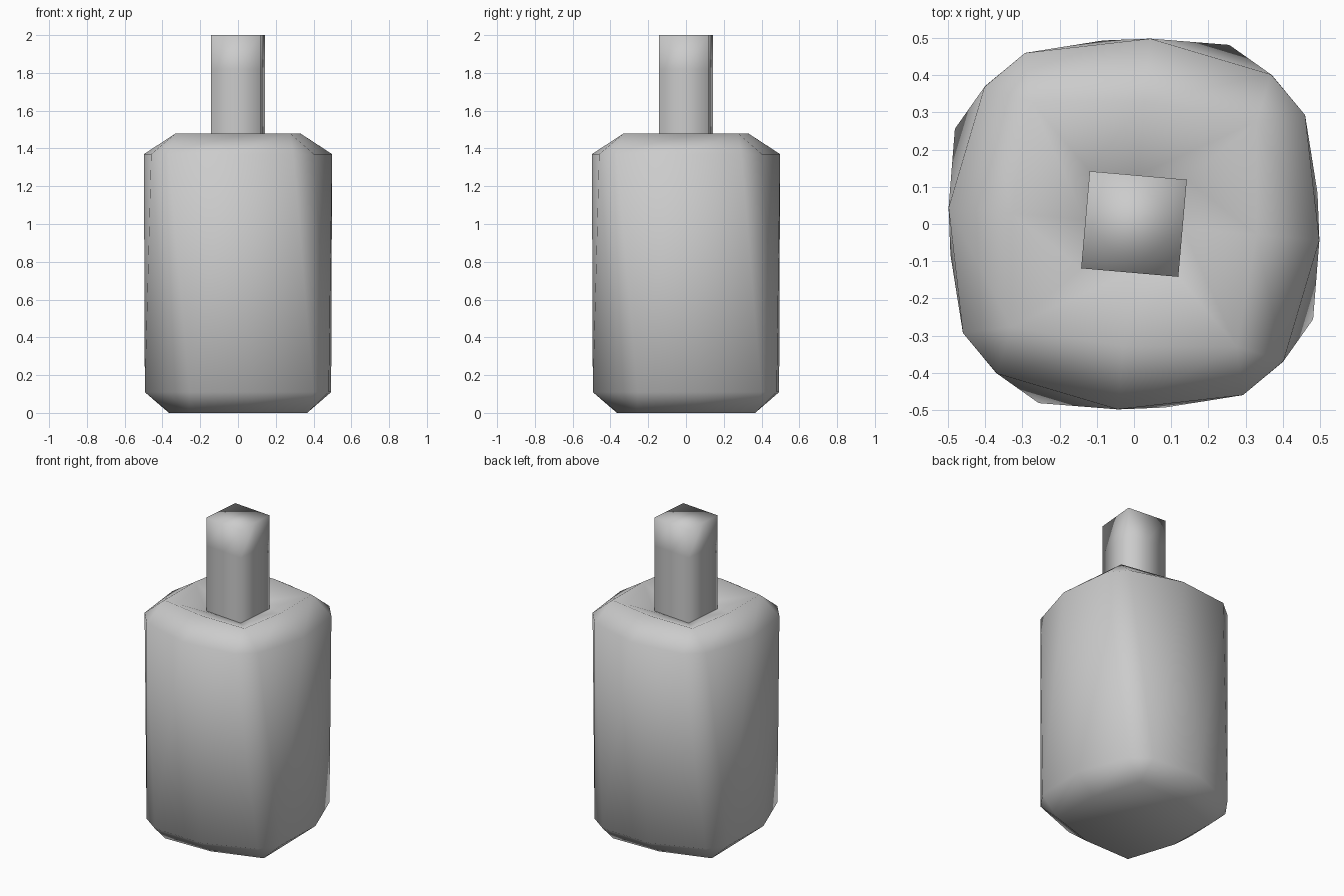
import bpy
import bmesh
from math import radians, cos, sin, sqrt

cube = bpy.data.objects.get("Cube")
if cube:
    bpy.data.objects.remove(cube, do_unlink=True)

grey = bpy.data.materials.new("plain grey")
grey.use_nodes = True
grey.diffuse_color = (0.6, 0.6, 0.6, 1)
grey.node_tree.nodes["Principled BSDF"].inputs["Base Color"].default_value = (0.6, 0.6, 0.6, 1)


def ring(bm, z, turn, corner, middle, spread):
    """Rounded square: each corner is a pair of points, each side has a middle point."""
    verts = []
    for quarter in range(4):
        for angle, radius in ((0, middle), (45 - spread, corner), (45 + spread, corner)):
            a = radians(quarter * 90 + angle + turn)
            verts.append(bm.verts.new((radius * cos(a), radius * sin(a), z)))
    return verts


def loft(name, sections, cap_bottom, cap_top):
    bm = bmesh.new()
    rings = [ring(bm, *s) for s in sections]
    for low, high in zip(rings, rings[1:]):
        for i in range(len(low)):
            j = (i + 1) % len(low)
            bm.faces.new((low[i], low[j], high[j], high[i]))
    if cap_bottom:
        bm.faces.new(rings[0][::-1])
    if cap_top:
        bm.faces.new(rings[-1])
    # Merge corner pairs that have no spread
    bmesh.ops.remove_doubles(bm, verts=bm.verts, dist=0.001)
    bmesh.ops.recalc_face_normals(bm, faces=bm.faces)
    for face in bm.faces:
        face.smooth = True
    mesh = bpy.data.meshes.new(name)
    bm.to_mesh(mesh)
    bm.free()
    mesh.materials.append(grey)
    obj = bpy.data.objects.new(name, mesh)
    bpy.context.collection.objects.link(obj)
    return obj


neck_half = 0.131
neck_corner = neck_half * sqrt(2)

# Twisted body, with a sunken shoulder that meets the neck
loft("bottle_body", [
    (0.0, 9.5, 0.45, 0.365, 0),
    (0.11, 9.5, 0.545, 0.5, 7.5),
    (1.37, -5, 0.545, 0.5, 7.5),
    (1.48, -5, 0.43, 0.33, 0),
    (1.40, -5, neck_corner, neck_half, 0),
], True, False)

# Square neck, softly shaded towards its flat top
loft("bottle_neck", [
    (z, -5, neck_corner, neck_half, 0) for z in (1.40, 1.82, 2.0)
], False, True)
